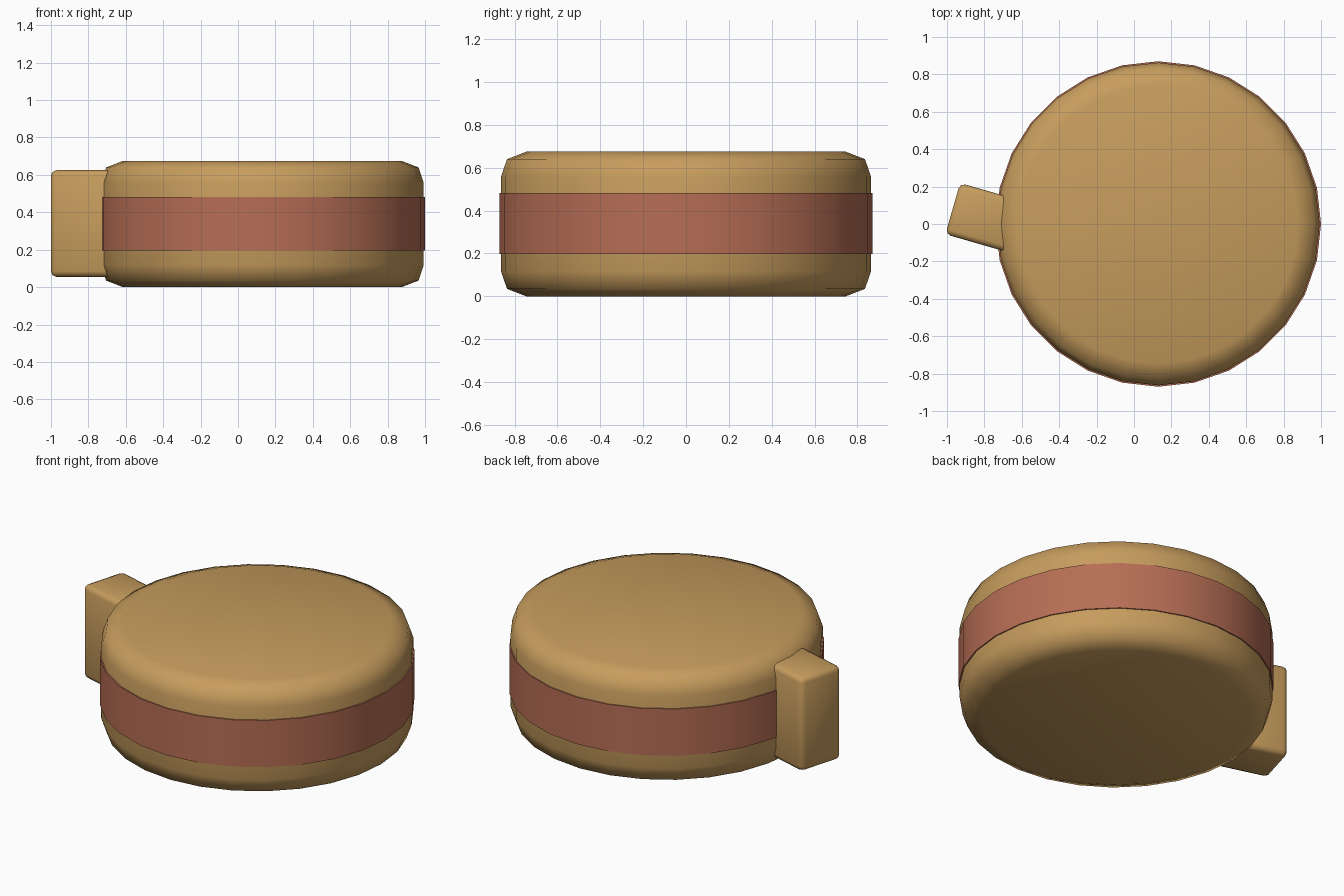
import bpy, bmesh, math

if "Cube" in bpy.data.objects:
    bpy.data.objects.remove(bpy.data.objects["Cube"])

SIDES = 28
CENTRE_X = 0.13


def material(name, rgb):
    m = bpy.data.materials.new(name)
    m.diffuse_color = (*rgb, 1)
    m.use_nodes = True
    m.node_tree.nodes["Principled BSDF"].inputs["Base Color"].default_value = m.diffuse_color
    return m


def finish(name, bm, mat, angle):
    bmesh.ops.recalc_face_normals(bm, faces=bm.faces)
    mesh = bpy.data.meshes.new(name)
    bm.to_mesh(mesh)
    bm.free()
    mesh.materials.append(mat)
    ob = bpy.data.objects.new(name, mesh)
    bpy.context.collection.objects.link(ob)
    bpy.ops.object.select_all(action='DESELECT')
    ob.select_set(True)
    bpy.context.view_layer.objects.active = ob
    bpy.ops.object.shade_smooth_by_angle(angle=math.radians(angle))
    return ob


def lathe(profile, closed):
    """Turn (radius, z) points around z; closed joins the last ring to the first."""
    bm = bmesh.new()
    rings = [[bm.verts.new((r * math.cos(2 * math.pi * i / SIDES),
                            r * math.sin(2 * math.pi * i / SIDES), z))
              for i in range(SIDES)] for r, z in profile]
    pairs = list(zip(rings, rings[1:] + rings[:1]))
    for a, b in pairs if closed else pairs[:-1]:
        for i in range(SIDES):
            j = (i + 1) % SIDES
            bm.faces.new((a[i], a[j], b[j], b[i]))
    if not closed:
        bm.faces.new(rings[0])
        bm.faces.new(rings[-1])
    return bm


tan = material("tan", (0.57, 0.335, 0.11))
rust = material("rust", (0.47, 0.155, 0.09))

# Round body with rounded top and bottom rims
body = finish("body", lathe([(0.745, 0), (0.835, 0.035), (0.863, 0.117),
                             (0.863, 0.558), (0.835, 0.64), (0.745, 0.675)],
                            False), tan, 60)
body.location.x = CENTRE_X

# Coloured band around the middle
band = finish("band", lathe([(0.84, 0.197), (0.87, 0.197),
                             (0.87, 0.482), (0.84, 0.482)], True), rust, 40)
band.location.x = CENTRE_X

# Angled side block with softened edges
bm = bmesh.new()
bmesh.ops.create_cube(bm, size=1)
bmesh.ops.scale(bm, vec=(0.40, 0.285, 0.57), verts=bm.verts)
bmesh.ops.bevel(bm, geom=bm.edges[:], offset=0.03, segments=2, profile=0.5,
                affect='EDGES')
block = finish("side_block", bm, tan, 60)
block.location = (-0.777, 0.027, 0.34)
block.rotation_euler.z = math.radians(-16)
